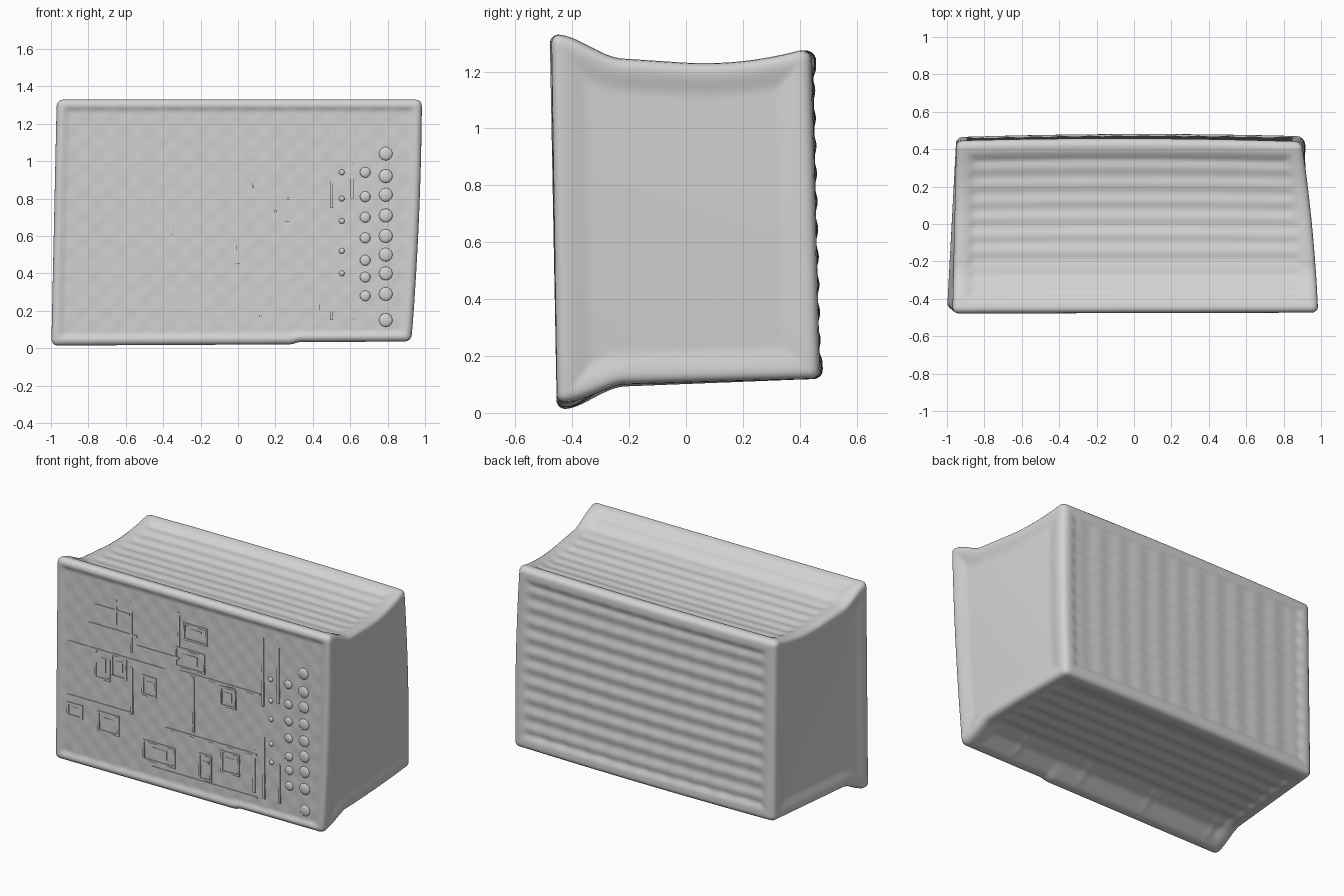
import bpy, bmesh, math
from mathutils import Vector, Matrix

cube = bpy.data.objects.get("Cube")
if cube:
    bpy.data.objects.remove(cube, do_unlink=True)

grey = bpy.data.materials.new("light grey")
grey.use_nodes = True
grey.diffuse_color = (0.65, 0.65, 0.65, 1)
grey.node_tree.nodes["Principled BSDF"].inputs["Base Color"].default_value = (0.65, 0.65, 0.65, 1)

HALF = Vector((1, 0.47, 0.64))
ROUND = 0.035
# Skewed corners of the casing, keyed by side signs (x, y, z)
CORNERS = {
    (-1, -1, -1): Vector((-1.0, -0.455, 0.01)), (1, -1, -1): Vector((0.925, -0.455, 0.02)),
    (-1, -1, 1): Vector((-0.97, -0.48, 1.332)), (1, -1, 1): Vector((0.985, -0.475, 1.332)),
    (-1, 1, -1): Vector((-0.95, 0.465, 0.12)), (1, 1, -1): Vector((0.905, 0.47, 0.12)),
    (-1, 1, 1): Vector((-0.95, 0.445, 1.272)), (1, 1, 1): Vector((0.895, 0.44, 1.272)),
}


def smooth(t):
    t = max(0.0, min(1.0, t))
    return t * t * (3 - 2 * t)


def warp(a, b, c):
    """Map box coordinates (-1..1) to the skewed casing with sagging top and arched base."""
    p = Vector()
    for (i, j, k), corner in CORNERS.items():
        p += corner * ((1 + i * a) * (1 + j * b) * (1 + k * c) / 8)
    # Sag behind the front rim, easing out toward the back rim
    sag = 0.07 * smooth((0.95 + b) / 0.5) * max(0, 1 - 1.2 * max(0, b) ** 2)
    arch = 0.055 * smooth((0.92 + b) / 0.45) * (1 - b) / 1.5
    p.z += arch * (1 - c) / 2 - sag * (1 + c) / 2
    # Slight bow of the right end and the back
    p.x += (1 + a) / 2 * (0.012 * (1 - b * b) + 0.012 * (1 - c * c))
    p.y += (1 + b) / 2 * 0.014 * (1 - a * a)
    # Stepped lip along the lower front edge
    lip = smooth((-0.6 - b) / 0.3) * smooth((-0.8 - c) / 0.2)
    p.z += 0.012 * lip * smooth((p.x - 0.28) / 0.05)
    return p


def relief(axis, side, p):
    """Depth of a face below its rim, including ribs."""
    others = [i for i in range(3) if i != axis]
    edge = min(HALF[i] - abs(p[i]) for i in others)
    if axis == 0:                                   # plain end panels
        return 0.016 * smooth((edge - 0.04) / 0.1)
    if axis == 1 and side < 0:                      # front panel
        ripple = 0.0015 * math.cos(p.x * 45) * math.cos(p.z * 50)
        return (0.012 + ripple) * smooth((edge - 0.035) / 0.03)
    mask = smooth((edge - 0.06) / 0.06)
    if axis == 1:                                   # back ribs
        ribs = 0.004 * math.cos(p.z * 58) + 0.002 * math.cos(p.x * 40)
        return mask * (0.011 + ribs)
    if side > 0:                                    # top ribs
        return mask * (0.014 + 0.003 * math.cos(p.y * 70))
    seam = max(0, 1 - abs((p.x + 1.1) % 0.5 - 0.25) / 0.03)
    return mask * (0.013 + 0.003 * math.cos(p.y * 60) - 0.005 * seam)


def finish(bm, name, angle):
    bmesh.ops.recalc_face_normals(bm, faces=bm.faces)
    mesh = bpy.data.meshes.new(name)
    bm.to_mesh(mesh)
    bm.free()
    mesh.materials.append(grey)
    obj = bpy.data.objects.new(name, mesh)
    bpy.context.collection.objects.link(obj)
    bpy.ops.object.select_all(action="DESELECT")
    obj.select_set(True)
    bpy.context.view_layer.objects.active = obj
    bpy.ops.object.shade_smooth_by_angle(angle=math.radians(angle))


# Casing: dense box, rounded, sunk inside its rims and skewed
bm = bmesh.new()
bmesh.ops.create_cube(bm, size=2)
bmesh.ops.subdivide_edges(bm, edges=bm.edges[:], cuts=99, use_grid_fill=True)
for v in bm.verts:
    u = v.co.copy()
    axis = max(range(3), key=lambda i: abs(u[i]))
    side = 1 if u[axis] > 0 else -1
    p = Vector(u[i] * HALF[i] for i in range(3))
    core = Vector(max(ROUND - h, min(h - ROUND, x)) for x, h in zip(p, HALF))
    q = core + (p - core).normalized() * ROUND
    depth = relief(axis, side, p)
    v.co = warp(*(q[i] / HALF[i] for i in range(3)))
    v.co[axis] -= side * depth
finish(bm, "casing", 60)


def front_y(z):
    return -0.455 - 0.023 * z / 1.33 + 0.012


def add_box(bm, x, z, w, h, depth=0.006):
    """Small raised bar on the front panel, centred on x, z."""
    y = front_y(z) - depth / 2 + 0.006
    m = Matrix.Translation((x, y, z)) @ Matrix.Diagonal((w, depth + 0.012, h, 1))
    bmesh.ops.create_cube(bm, size=1, matrix=m)


def add_outline(bm, x0, x1, z0, z1, t=0.012):
    for z in (z0, z1):
        add_box(bm, (x0 + x1) / 2, z, x1 - x0 + t, t)
    for x in (x0, x1):
        add_box(bm, x, (z0 + z1) / 2, t, z1 - z0 - t)


# Raised lines of the front panel
bm = bmesh.new()
for x0, x1, z in ((-0.9, -0.45, 0.45), (-0.9, -0.2, 0.8), (-0.1, 0.48, 0.82), (-0.2, 0.45, 0.42),
                  (-0.3, 0.45, 0.14), (-0.75, -0.4, 0.96), (-0.7, -0.45, 1.09), (-0.4, -0.1, 0.9)):
    add_box(bm, (x0 + x1) / 2, z, x1 - x0, 0.014, 0.005)
for x, z0, z1 in ((-0.44, 0.45, 0.75), (-0.44, 0.85, 1.18), (-0.55, 1.0, 1.16), (-0.1, 0.98, 1.2),
                  (0.0, 0.45, 0.8), (0.43, 0.17, 0.45), (0.5, 0.15, 0.55), (0.5, 0.75, 1.2),
                  (0.61, 0.15, 0.4), (0.61, 0.8, 1.2)):
    add_box(bm, x, (z0 + z1) / 2, 0.016, z1 - z0, 0.005)
finish(bm, "front_lines", 30)

# Block outlines and plates of the front panel
bm = bmesh.new()
for rect in ((-0.7, -0.6, 0.62, 0.8), (-0.58, -0.48, 0.66, 0.8), (-0.68, -0.54, 0.28, 0.4),
             (-0.36, -0.14, 0.18, 0.3), (-0.12, 0.08, 0.85, 0.97), (-0.06, 0.1, 1.04, 1.14),
             (-0.36, -0.27, 0.6, 0.72), (0.2, 0.3, 0.68, 0.8), (0.2, 0.32, 0.25, 0.38),
             (-0.9, -0.8, 0.32, 0.4), (0.04, 0.12, 0.16, 0.32)):
    add_outline(bm, *rect)
    x0, x1, z0, z1 = rect
    add_box(bm, (x0 + x1) / 2, (z0 + z1) / 2, (x1 - x0) * 0.5, (z1 - z0) * 0.5, 0.003)
finish(bm, "front_blocks", 30)


def add_knob(bm, x, z, r):
    m = Matrix.Translation((x, front_y(z), z)) @ Matrix.Diagonal((r, 0.011, r, 1))
    bmesh.ops.create_uvsphere(bm, u_segments=16, v_segments=10, radius=1, matrix=m)


# Knob columns on the right of the front panel
bm = bmesh.new()
for z in (0.15, 0.29, 0.4, 0.5, 0.6, 0.71, 0.82, 0.92, 1.04):
    add_knob(bm, 0.79, z, 0.036)
for z in (0.28, 0.38, 0.47, 0.59, 0.7, 0.81, 0.94):
    add_knob(bm, 0.68, z, 0.028)
for z in (0.4, 0.52, 0.68, 0.8, 0.94):
    add_knob(bm, 0.555, z, 0.015)
finish(bm, "front_knobs", 60)
